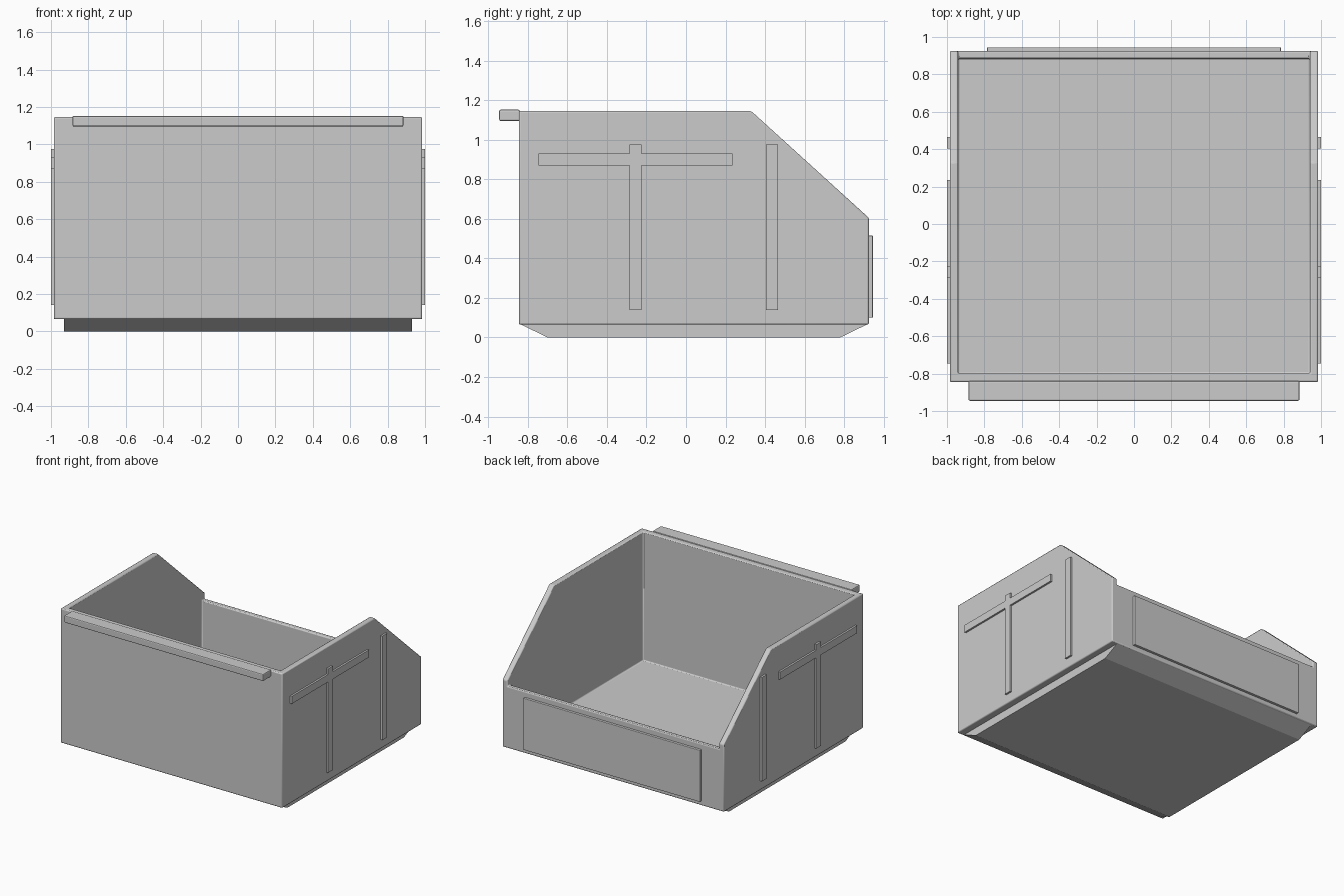
import bpy
import bmesh

cube = bpy.data.objects.get("Cube")
if cube:
    bpy.data.objects.remove(cube, do_unlink=True)

grey = bpy.data.materials.new("light_grey_plastic")
grey.use_nodes = True
colour = (0.6, 0.6, 0.6, 1)
grey.diffuse_color = colour
grey.node_tree.nodes["Principled BSDF"].inputs["Base Color"].default_value = colour


def prism(name, profile, x0, x1, bevel=0.0):
    """Extrude a side profile of (y, z) points from x0 to x1."""
    bm = bmesh.new()
    face = bm.faces.new([bm.verts.new((x0, y, z)) for y, z in profile])
    ext = bmesh.ops.extrude_face_region(bm, geom=[face])
    verts = [v for v in ext["geom"] if isinstance(v, bmesh.types.BMVert)]
    bmesh.ops.translate(bm, verts=verts, vec=(x1 - x0, 0, 0))
    bmesh.ops.recalc_face_normals(bm, faces=bm.faces)
    mesh = bpy.data.meshes.new(name)
    bm.to_mesh(mesh)
    bm.free()
    mesh.materials.append(grey)
    obj = bpy.data.objects.new(name, mesh)
    bpy.context.collection.objects.link(obj)
    if bevel:
        add_bevel(obj, bevel)
    return obj


def add_bevel(obj, width):
    mod = obj.modifiers.new("soft_edges", 'BEVEL')
    mod.width = width
    mod.segments = 2
    mod.limit_method = 'ANGLE'


def rect(y0, y1, z0, z1):
    return [(y0, z0), (y1, z0), (y1, z1), (y0, z1)]


BACK, FRONT, BOTTOM, TOP = -0.845, 0.925, 0.065, 1.145
HALF, WALL = 0.985, 0.045

# Open bin shell: sloped side outline, hollowed with a lowered front wall
shell = prism("bin_shell", [(BACK, BOTTOM), (FRONT, BOTTOM), (FRONT, 0.605),
                            (0.33, TOP), (BACK, TOP)], -HALF, HALF)
inner_y = FRONT - WALL + 0.005
cutter = prism("hollow_cutter", [(BACK + WALL, 0.11), (inner_y, 0.11), (inner_y, 0.56),
                                 (1.1, 0.56), (1.1, 1.5), (BACK + WALL, 1.5)],
               WALL - HALF, HALF - WALL)
cutter.hide_render = True
cut = shell.modifiers.new("hollow", 'BOOLEAN')
cut.operation = 'DIFFERENCE'
cut.solver = 'EXACT'
cut.object = cutter
bpy.context.view_layer.objects.active = shell
bpy.ops.object.modifier_apply(modifier=cut.name)
bpy.data.objects.remove(cutter, do_unlink=True)
add_bevel(shell, 0.008)

# Tapered stacking foot under the floor
prism("base_foot", [(BACK + 0.005, 0.068), (-0.70, 0), (0.78, 0), (FRONT - 0.005, 0.068)],
      -0.93, 0.93)

# Hanging lip along the top of the tall wall
prism("hanging_lip", rect(-0.945, BACK + 0.005, 1.095, 1.152), -0.885, 0.885, 0.008)

# Label plate on the low wall
prism("label_plate", rect(FRONT - 0.005, 0.945, 0.10, 0.515), -0.785, 0.785, 0.003)

# Raised ribs on both sides: a cross and an upright bar
cross = [(-0.285, 0.14), (-0.225, 0.14), (-0.225, 0.87), (0.235, 0.87),
         (0.235, 0.93), (-0.225, 0.93), (-0.225, 0.975), (-0.285, 0.975),
         (-0.285, 0.93), (-0.745, 0.93), (-0.745, 0.87), (-0.285, 0.87)]
for side, sign in (("left", 1), ("right", -1)):
    prism(side + "_cross_rib", cross, sign * 0.98, sign)
    prism(side + "_upright_rib", rect(0.405, 0.465, 0.14, 0.975), sign * 0.98, sign)

# Smooth shading with sharp edges kept
bpy.ops.object.select_all(action='DESELECT')
shell.select_set(True)
bpy.context.view_layer.objects.active = shell
bpy.ops.object.shade_smooth_by_angle()
